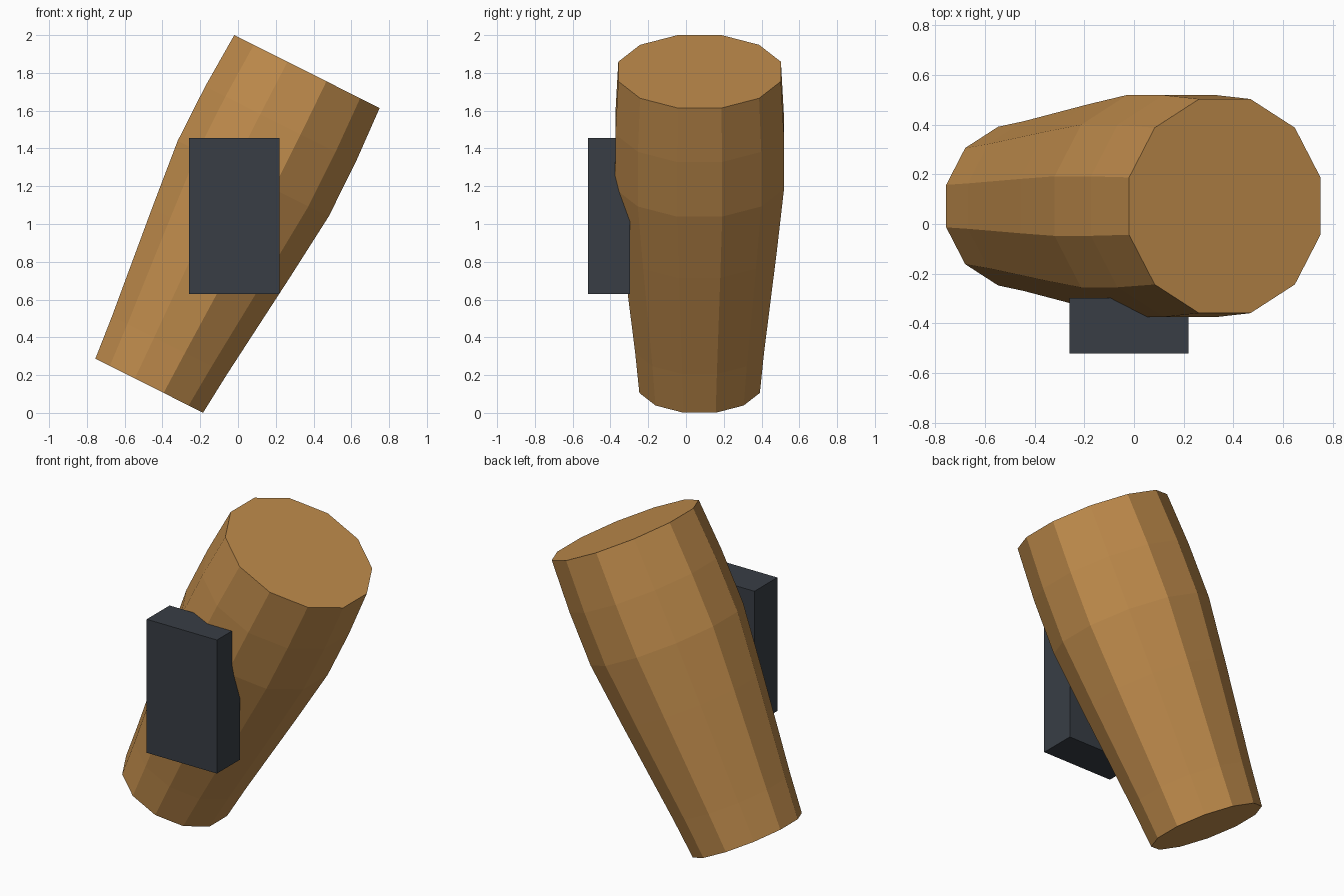
import bpy, bmesh, math
from mathutils import Matrix, Vector

if "Cube" in bpy.data.objects:
    bpy.data.objects.remove(bpy.data.objects["Cube"])


def material(name, rgb):
    m = bpy.data.materials.new(name)
    m.diffuse_color = (*rgb, 1)
    m.use_nodes = True
    m.node_tree.nodes["Principled BSDF"].inputs["Base Color"].default_value = m.diffuse_color
    return m


def add_object(name, bm, mat):
    bmesh.ops.recalc_face_normals(bm, faces=bm.faces)
    me = bpy.data.meshes.new(name)
    bm.to_mesh(me)
    bm.free()
    me.materials.append(mat)
    ob = bpy.data.objects.new(name, me)
    bpy.context.collection.objects.link(ob)
    return ob


wood = material("warm wood", (0.527, 0.262, 0.072))
slate = material("dark slate", (0.040, 0.048, 0.060))

# Tilted twelve-sided tapered body: (distance along axis, half width across flats)
SIDES = 12
profile = [(0.0, 0.319), (0.24, 0.341), (0.843, 0.408),
           (1.226, 0.447), (1.549, 0.446), (1.861, 0.4305)]
bm = bmesh.new()
rings = []
for dist, half in profile:
    r = half / math.cos(math.pi / SIDES)
    angles = [(i + 0.5) * math.tau / SIDES for i in range(SIDES)]
    rings.append([bm.verts.new((r * math.cos(a), r * math.sin(a), dist)) for a in angles])
for low, high in zip(rings, rings[1:]):
    for i in range(SIDES):
        j = (i + 1) % SIDES
        bm.faces.new((low[i], low[j], high[j], high[i]))
bm.faces.new(rings[0][::-1])
bm.faces.new(rings[-1])
tilt = Matrix.Rotation(math.atan2(0.835, 1.663), 4, 'Y')
bm.transform(Matrix.Translation((-0.47, 0.072, 0.144)) @ tilt)
add_object("tapered_body", bm, wood)

# Upright block on the front
low, high = Vector((-0.26, -0.52, 0.63)), Vector((0.22, -0.297, 1.455))
bm = bmesh.new()
bmesh.ops.create_cube(bm, size=1)
bm.transform(Matrix.Translation((low + high) / 2) @ Matrix.Diagonal((*(high - low), 1)))
add_object("front_block", bm, slate)
